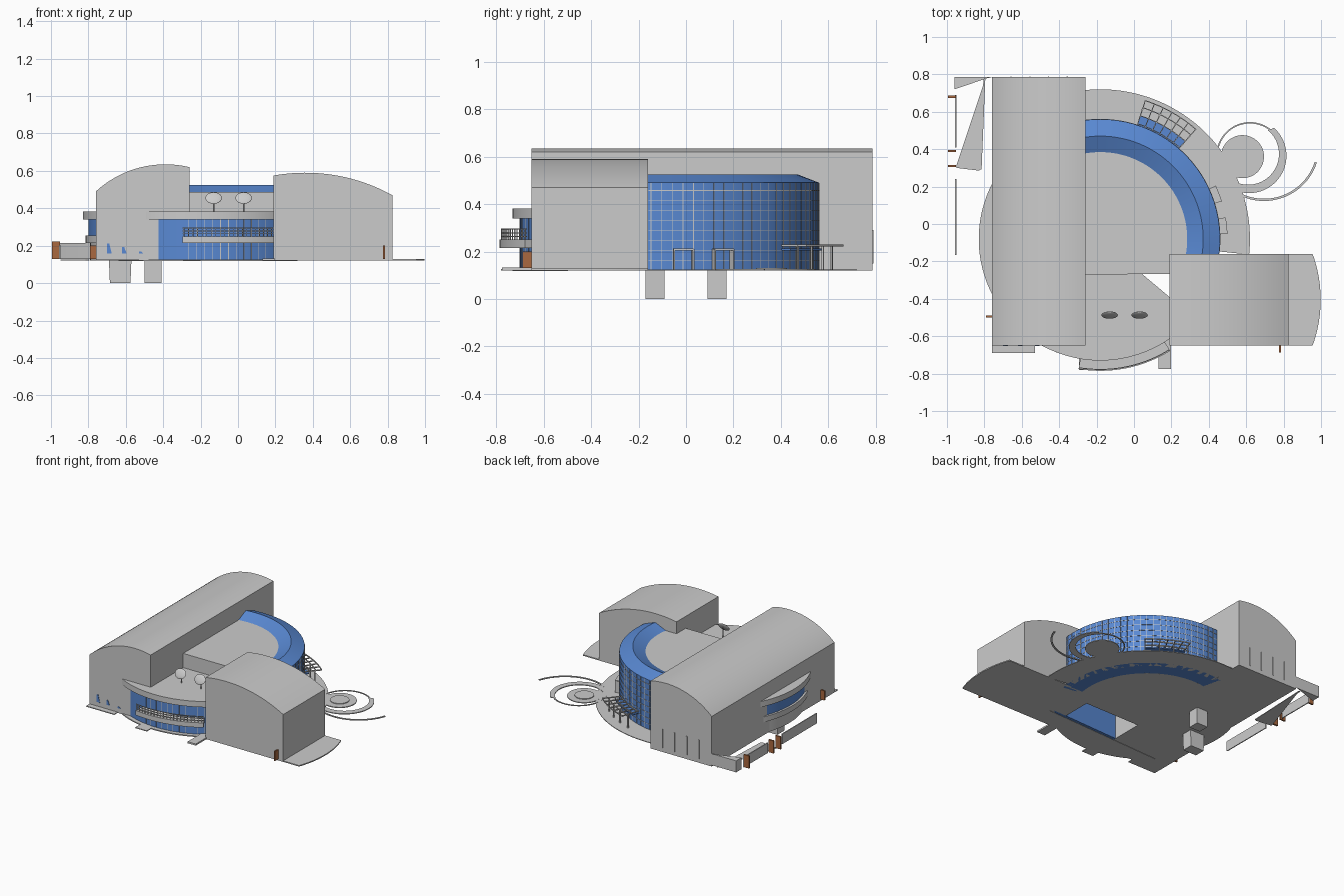
import bpy, bmesh
from math import sin, cos, radians, degrees, atan2, hypot, pi
from mathutils import Vector, Matrix

if "Cube" in bpy.data.objects:
    bpy.data.objects.remove(bpy.data.objects["Cube"])

CX, CY, G = -0.18, -0.08, 0.12      # drum centre and ground level
mats = {}

def paint(ob, col):
    if col:
        if col not in mats:
            mats[col] = bpy.data.materials.new("colour_%d" % len(mats))
            mats[col].diffuse_color = (*col, 1)
        ob.data.materials.append(mats[col])

BLUE, ORANGE = (0.1, 0.25, 0.65), (0.4, 0.14, 0.05)

def finish(name, bm, col=None):
    bmesh.ops.recalc_face_normals(bm, faces=bm.faces)
    me = bpy.data.meshes.new(name)
    bm.to_mesh(me)
    bm.free()
    ob = bpy.data.objects.new(name, me)
    bpy.context.collection.objects.link(ob)
    paint(ob, col)
    return ob

def prism(name, pts, lo, hi, col=None, along_y=False):
    """Extrude an outline along z, or along y when it is an xz section."""
    bm = bmesh.new()
    put = (lambda p, h: (p[0], h, p[1])) if along_y else (lambda p, h: (p[0], p[1], h))
    a = [bm.verts.new(put(p, lo)) for p in pts]
    b = [bm.verts.new(put(p, hi)) for p in pts]
    bm.faces.new(a)
    bm.faces.new(b[::-1])
    for i in range(len(pts)):
        j = (i + 1) % len(pts)
        bm.faces.new((a[i], a[j], b[j], b[i]))
    return finish(name, bm, col)

def box(name, x0, x1, y0, y1, z0, z1, col=None):
    return prism(name, [(x0, y0), (x1, y0), (x1, y1), (x0, y1)], z0, z1, col)

def arc(r, a0, a1, n=48, cx=CX, cy=CY):
    return [(cx + r * cos(radians(a0 + (a1 - a0) * i / n)),
             cy + r * sin(radians(a0 + (a1 - a0) * i / n))) for i in range(n + 1)]

def band(name, r0, r1, a0, a1, z0, z1, col=None, n=48, cx=CX, cy=CY):
    return prism(name, arc(r1, a0, a1, n, cx, cy) + arc(r0, a1, a0, n, cx, cy), z0, z1, col)

def radial_bars(name, r0, r1, angles, z0, z1, w=0.004, col=None):
    bm = bmesh.new()
    for a in angles:
        m = (Matrix.Translation((CX, CY, 0)) @ Matrix.Rotation(radians(a), 4, 'Z')
             @ Matrix.Translation(((r0 + r1) / 2, 0, (z0 + z1) / 2))
             @ Matrix.Diagonal((r1 - r0, w, z1 - z0, 1)))
        bmesh.ops.create_cube(bm, size=1, matrix=m)
    return finish(name, bm, col)

def arc3(p, q, s, n=32):
    """Roof curve through three points."""
    d = 2 * (p[0] * (q[1] - s[1]) + q[0] * (s[1] - p[1]) + s[0] * (p[1] - q[1]))
    k = [v[0] ** 2 + v[1] ** 2 for v in (p, q, s)]
    ux = (k[0] * (q[1] - s[1]) + k[1] * (s[1] - p[1]) + k[2] * (p[1] - q[1])) / d
    uy = (k[0] * (s[0] - q[0]) + k[1] * (p[0] - s[0]) + k[2] * (q[0] - p[0])) / d
    ang = lambda v: degrees(atan2(v[1] - uy, v[0] - ux))
    return arc(hypot(p[0] - ux, p[1] - uy), ang(p), ang(s), n, ux, uy)

# two vaulted halls
prism("left_hall", [(-0.26, G), (-0.76, G)] + arc3((-0.76, 0.49), (-0.39, 0.635), (-0.26, 0.62)),
      -0.65, 0.785, None, True)
prism("right_hall", [(0.825, G), (0.19, G)] + arc3((0.19, 0.575), (0.37, 0.59), (0.825, 0.47)),
      -0.65, -0.16, None, True)

# glazed drum: wall and sloping roof rim revolved around the centre
bm = bmesh.new()
section = [(0.50, G), (0.64, G), (0.64, 0.49), (0.55, 0.525), (0.46, 0.485), (0.46, 0.46), (0.50, 0.46)]
rows = []
for i in range(65):
    a = radians(-12 + 114 * i / 64)
    rows.append([bm.verts.new((CX + r * cos(a), CY + r * sin(a), z)) for r, z in section])
for u, v in zip(rows, rows[1:]):
    for i in range(len(section)):
        j = (i + 1) % len(section)
        bm.faces.new((u[i], u[j], v[j], v[i]))
bm.faces.new(rows[0])
bm.faces.new(rows[-1])
finish("glass_drum", bm, BLUE)
radial_bars("drum_mullions", 0.637, 0.642, range(-6, 97, 4), G, 0.488, 0.003)
for i in range(1, 9):
    z = G + i * 0.042
    band("drum_transom", 0.637, 0.642, -7, 97, z, z + 0.003)

# central roof block with its straight front wall
prism("central_block", arc(0.5, -22, 110) + [(-0.35, -0.27)], G, 0.487)

# ground apron behind the drum
band("back_apron", 0.6, 0.80, -6, 97, G, G + 0.005)
prism("side_forecourt", [(0.82, -0.65), (0.955, -0.65)]
      + arc3((0.955, -0.65), (0.998, -0.40), (0.955, -0.16), 20)[1:] + [(0.82, -0.16)], G, G + 0.008)

# front wing: floor, glass wall, balcony, terrace roof
prism("front_floor", arc(0.65, 225, 320), G - 0.002, G + 0.006)
prism("front_glass_wall", arc(0.62, 225, 320), G, 0.345, BLUE)
radial_bars("front_mullions", 0.617, 0.6215, range(262, 306, 4), G, 0.34, 0.003)
band("front_balcony", 0.60, 0.705, 260.5, 302, 0.215, 0.25)
for z in (0.262, 0.277, 0.292):
    band("balcony_rail", 0.695, 0.70, 260.5, 302, z, z + 0.004)
radial_bars("balcony_posts", 0.695, 0.70, range(261, 303, 2), 0.25, 0.294, 0.003)
prism("terrace_roof", arc(0.65, 140, 320, 80), 0.34, 0.382)
box("front_path_left", -0.295, -0.2, -0.78, -0.68, G, G + 0.006)
box("front_path_right", 0.13, 0.197, -0.775, -0.6, G, G + 0.012)
box("left_hall_step", -0.76, -0.53, -0.69, -0.65, G, G + 0.006)

# bulge on the left side of the left hall
prism("side_base", arc(0.61, 150, 210), G, 0.22)
band("side_balcony", 0.5, 0.635, 145, 215, 0.215, 0.255)
prism("side_glass_wall", arc(0.62, 145, 215), 0.25, 0.345, BLUE)

# piers under the floor
prism("pier_front", [(-0.685, 0), (-0.575, 0), (-0.57, G), (-0.69, G)], -0.17, -0.09, None, True)
box("pier_back", -0.50, -0.41, 0.09, 0.17, 0, G)

# two dish lamps on the terrace
for x in (-0.13, 0.03):
    bm = bmesh.new()
    n = Vector((0, -0.85, 0.5)).to_track_quat('Z', 'Y').to_matrix().to_4x4()
    bmesh.ops.create_uvsphere(bm, u_segments=24, v_segments=10, radius=1,
                              matrix=Matrix.Translation((x, -0.487, 0.455)) @ n
                              @ Matrix.Diagonal((0.044, 0.036, 0.008, 1)))
    bmesh.ops.create_cone(bm, cap_ends=True, segments=10, radius1=0.004, radius2=0.004, depth=0.08,
                          matrix=Matrix.Translation((x, -0.475, 0.418)))
    finish("dish_lamp", bm)

# entrance canopy on the drum
band("canopy_glass", 0.635, 0.69, 49, 72, 0.205, 0.212, BLUE, 12)
for r in (0.645, 0.69, 0.735, 0.775):
    band("canopy_arc_bar", r, r + 0.005, 49, 72, 0.222, 0.23, None, 12)
canopy_angles = [49 + 23 * i / 6 for i in range(7)]
radial_bars("canopy_spokes", 0.64, 0.78, canopy_angles, 0.222, 0.23, 0.005)
radial_bars("canopy_posts", 0.725, 0.733, canopy_angles[::2], G, 0.225, 0.008)

# two small porches on the right of the drum
radial_bars("drum_porch_posts", 0.64, 0.68, (2.5, 9.5, 17.5, 24.5), G, 0.21, 0.006)
for a in (2.5, 17.5):
    band("drum_porch_roof", 0.63, 0.68, a, a + 7, 0.205, 0.213, None, 6)

# spiral garden
prism("round_bed", arc(0.115, 0, 354, 59, 0.58, 0.36), G, G + 0.006)
prism("round_bed_centre", arc(0.065, 0, 354, 59, 0.58, 0.36), G, G + 0.011)
prism("crescent_path", arc(0.20, 48, -150, 48, 0.615, 0.365)
      + arc(0.165, -155, 50, 48, 0.61, 0.375), G, G + 0.006)
band("thin_ring_path", 0.172, 0.18, 45, 205, G, G + 0.006, None, 40, 0.62, 0.365)
band("long_curved_path", 0.285, 0.297, -18, -150, G, G + 0.006, None, 40, 0.695, 0.42)

# boundary walls along the left
prism("corner_wall", [(-0.96, 0.785), (-0.96, 0.72), (-0.79, 0.778), (-0.76, 0.785)], 0.13, 0.215)
box("boundary_wall_back", -0.957, -0.95, 0.41, 0.69, 0.13, 0.205)
box("boundary_wall_front", -0.957, -0.95, -0.165, 0.24, 0.13, 0.205)
prism("narrow_kerb", [(-0.805, 0.775), (-0.795, 0.775), (-0.815, 0.29), (-0.95, 0.31), (-0.95, 0.30), (-0.825, 0.285)],
      G, G + 0.005)
for y in (0.68, 0.39, 0.31):
    box("orange_gate", -0.995, -0.952, y - 0.006, y + 0.006, 0.13, 0.222, ORANGE)
box("orange_side_door", -0.79, -0.76, -0.50, -0.488, 0.13, 0.20, ORANGE)
box("orange_front_door", 0.775, 0.785, -0.688, -0.65, 0.13, 0.20, ORANGE)

# small windows on the left hall
for x, h in ((-0.70, 0.055), (-0.62, 0.035), (-0.53, 0.012)):
    prism("front_window", [(x, 0.157), (x + 0.025, 0.157), (x + 0.012, 0.157 + h), (x, 0.157 + h)],
          -0.653, -0.648, BLUE, True)
for x in (-0.66, -0.56, -0.46, -0.36):
    box("back_slit", x, x + 0.006, 0.783, 0.789, 0.15, 0.29)

bpy.ops.object.select_all(action='SELECT')
bpy.context.view_layer.objects.active = bpy.context.selected_objects[0]
bpy.ops.object.shade_smooth_by_angle(angle=radians(25))

for m in bpy.data.materials:
    if m.users and not m.is_grease_pencil:
        m.use_nodes = True
        m.node_tree.nodes["Principled BSDF"].inputs["Base Color"].default_value = m.diffuse_color
